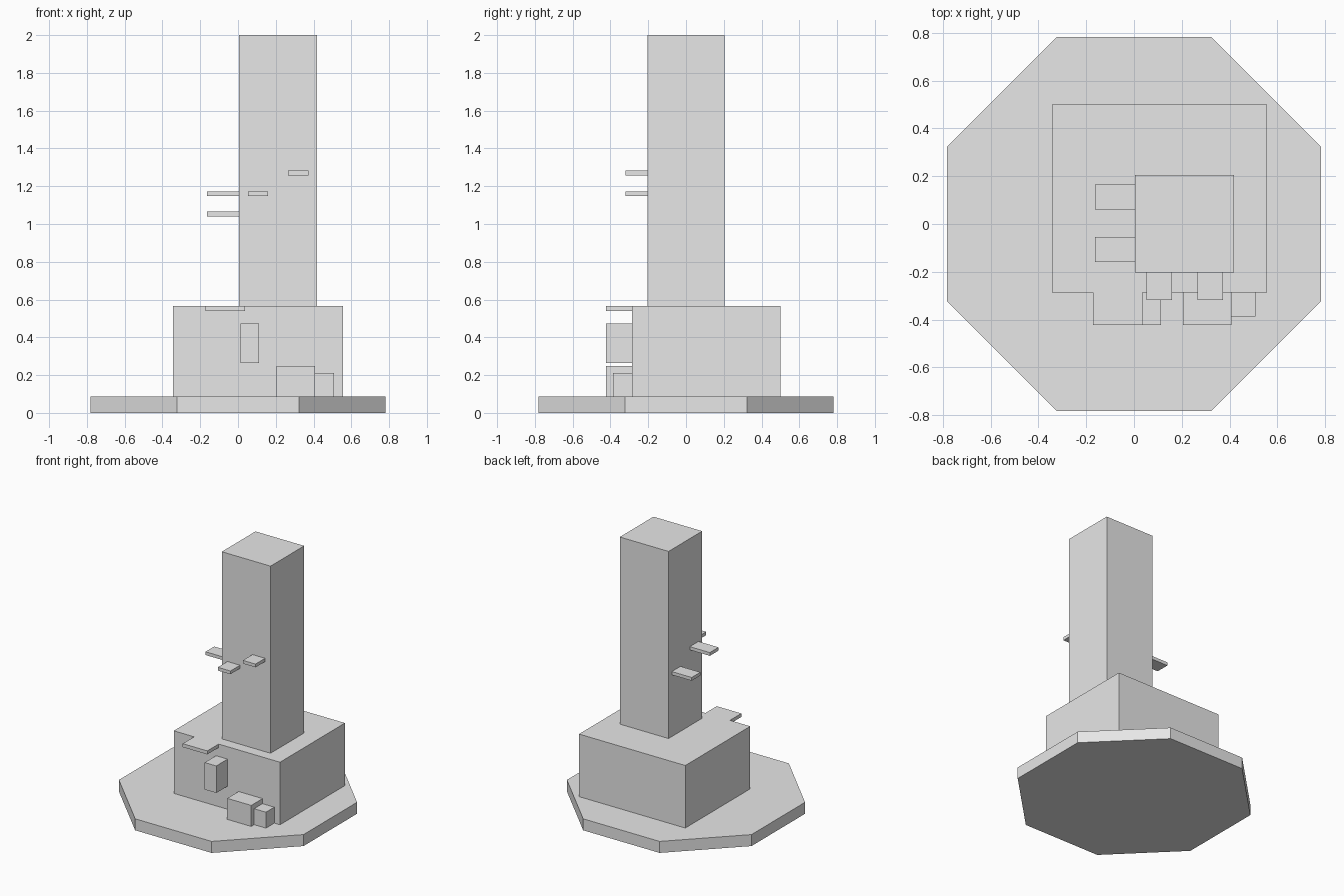
import bpy, math

if "Cube" in bpy.data.objects:
    bpy.data.objects.remove(bpy.data.objects["Cube"])

# Single stone colour
stone = bpy.data.materials.new("light grey")
stone.diffuse_color = (0.8, 0.8, 0.8, 1)
stone.use_nodes = True
stone.node_tree.nodes["Principled BSDF"].inputs["Base Color"].default_value = stone.diffuse_color


def box(name, x, y, z):
    """Axis-aligned box from (min, max) pairs."""
    lo, hi = zip(x, y, z)
    bpy.ops.mesh.primitive_cube_add(size=1, location=[(a + b) / 2 for a, b in zip(lo, hi)])
    ob = bpy.context.object
    ob.name = name
    ob.scale = [b - a for a, b in zip(lo, hi)]
    ob.data.materials.append(stone)
    return ob


# Octagonal ground slab with flat sides facing the axes
APOTHEM, BASE_TOP = 0.782, 0.088
bpy.ops.mesh.primitive_cylinder_add(
    vertices=8, radius=APOTHEM / math.cos(math.pi / 8), depth=BASE_TOP,
    location=(0, 0, BASE_TOP / 2), rotation=(0, 0, math.pi / 8))
base = bpy.context.object
base.name = "octagonal_base"
base.data.materials.append(stone)

# Main building and tower
FRONT, ROOF = -0.286, 0.567
T_LEFT, T_FRONT = 0.005, -0.203
box("main_block", (-0.344, 0.556), (FRONT, 0.5), (BASE_TOP, ROOF))
box("tower", (T_LEFT, 0.418), (T_FRONT, 0.204), (ROOF, 2.0))

# Climbing blocks on the front wall, from the ground to the roof
box("low_step", (0.408, 0.508), (-0.387, FRONT), (BASE_TOP, 0.21))
box("high_step", (0.205, 0.408), (-0.423, FRONT), (BASE_TOP, 0.249))
box("wall_block", (0.014, 0.112), (-0.423, FRONT), (0.265, 0.472))
box("roof_ledge", (-0.172, 0.036), (-0.423, FRONT), (0.54, ROOF))

# Thin ledges on the tower: two on the left, two on the front
LEDGE = 0.025
for i, (y0, y1, z) in enumerate([(0.06, 0.165, 1.04), (-0.159, -0.054, 1.147)]):
    box(f"left_ledge_{i + 1}", (-0.164, T_LEFT), (y0, y1), (z, z + LEDGE))
for i, (x0, x1, z) in enumerate([(0.052, 0.159, 1.147), (0.265, 0.372, 1.257)]):
    box(f"front_ledge_{i + 1}", (x0, x1), (-0.319, T_FRONT), (z, z + LEDGE))
